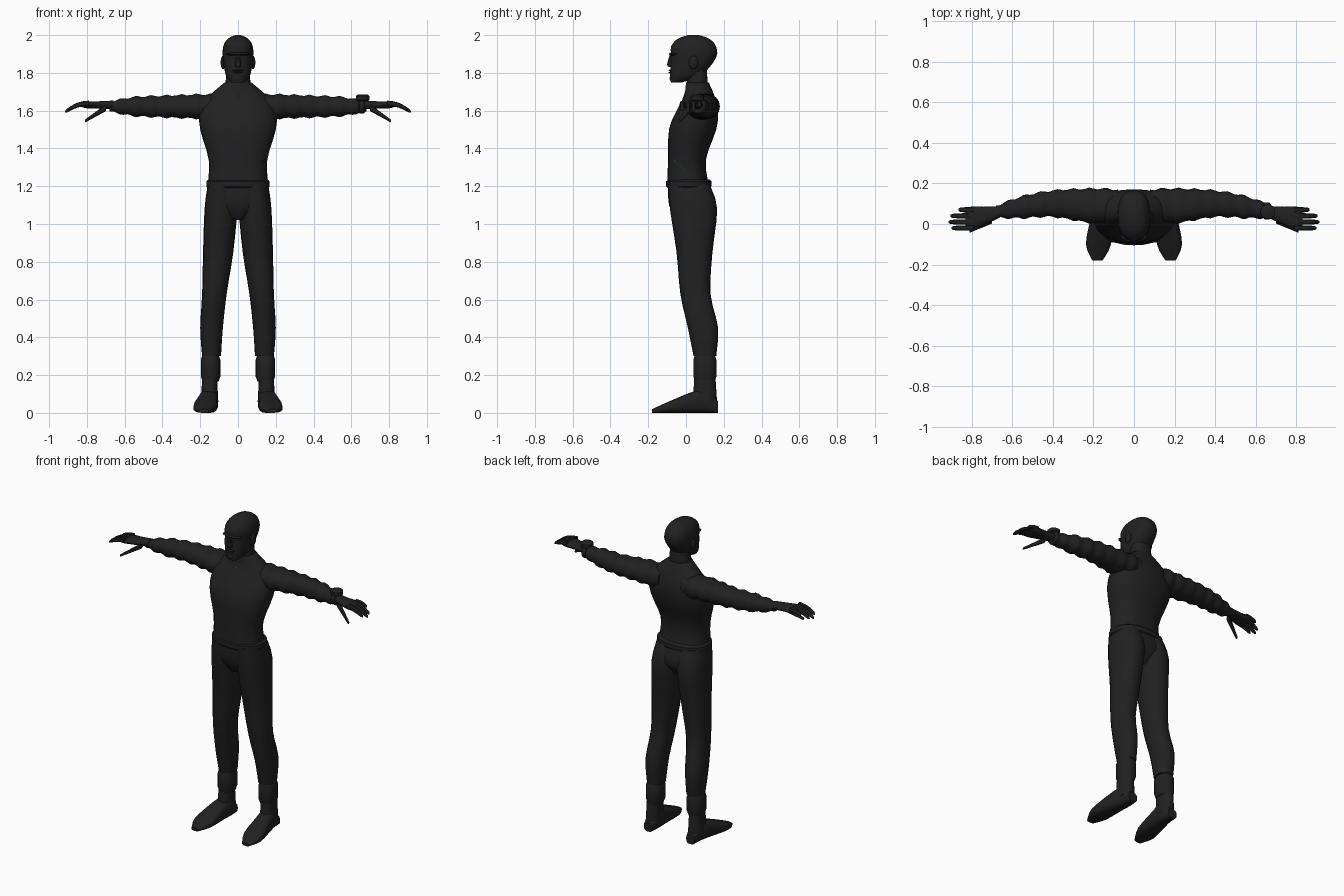
import bpy, bmesh, math
from mathutils import Matrix, Vector

default_cube = bpy.data.objects.get("Cube")
if default_cube:
    bpy.data.objects.remove(default_cube)


def make_material(name, red, green, blue):
    material = bpy.data.materials.new(name)
    material.use_nodes = True
    color = (red, green, blue, 1)
    material.diffuse_color = color
    material.node_tree.nodes["Principled BSDF"].inputs["Base Color"].default_value = color
    return material


BLACK = make_material("soft black", .015, .015, .015)
GREEN = make_material("zip green", .05, .4, .02)


def finish(name, bm, material=BLACK):
    """Turn a bmesh into a smooth shaded object."""
    bmesh.ops.recalc_face_normals(bm, faces=bm.faces)
    mesh = bpy.data.meshes.new(name)
    bm.to_mesh(mesh)
    bm.free()
    mesh.shade_smooth()
    mesh.set_sharp_from_angle(angle=math.radians(45))
    mesh.materials.append(material)
    obj = bpy.data.objects.new(name, mesh)
    bpy.context.collection.objects.link(obj)
    return obj


def smooth_path(rings, steps):
    """Pass a smooth curve through the rings."""
    rings = [Vector(ring) for ring in rings]
    padded = [rings[0], *rings, rings[-1]]
    result = []
    for before, start, end, after in zip(padded, padded[1:], padded[2:], padded[3:]):
        leave, arrive = (end - before) / 2, (after - start) / 2
        for step in range(steps):
            t = step / steps
            ease = t * t * (3 - 2 * t)
            result.append(start.lerp(end, ease) + leave * t * (1 - t) ** 2
                          - arrive * t * t * (1 - t))
    return result + [rings[-1]]


def loft(name, axis, rings, side=1, sides=18, power=.9, steps=3, folds=0, material=BLACK):
    """Skin rings of (station, u centre, u radius, v centre, v radius)."""
    bm = bmesh.new()
    loops = []
    for station, u_mid, u_radius, v_mid, v_radius in smooth_path(rings, steps):
        swell = folds * math.cos(math.tau * (station - .3) / .08)
        loop = []
        for i in range(sides):
            angle = math.tau * i / sides
            c, s = math.cos(angle), math.sin(angle)
            u = u_mid + (u_radius + swell) * math.copysign(abs(c) ** power, c)
            v = v_mid + (v_radius + swell) * math.copysign(abs(s) ** power, s)
            x, y, z = {"x": (station, u, v), "y": (u, station, v), "z": (u, v, station)}[axis]
            loop.append(bm.verts.new((x * side, y, z)))
        loops.append(loop)
    for lower, upper in zip(loops, loops[1:]):
        for i in range(sides):
            bm.faces.new((lower[i - 1], lower[i], upper[i], upper[i - 1]))
    bm.faces.new(loops[0])
    bm.faces.new(loops[-1])
    return finish(name, bm, material)


def trunk(name, rows, **options):
    """Centred upright loft from (height, half width, y centre, half depth)."""
    return loft(name, "z", [(z, 0, width, y, depth) for z, width, y, depth in rows], **options)


def arm_part(name, height, rows, **options):
    """Sideways loft at one height from (x, y centre, half depth, half height)."""
    return loft(name, "x", [(x, y, depth, height, thick) for x, y, depth, thick in rows], **options)


def band(name, axis, start, end, u, u_radius, v, v_radius, **options):
    """Short sleeve of cloth or metal with rounded rims."""
    rings = []
    for share, inset in ((0, .01), (.2, 0), (.8, 0), (1, .01)):
        rings.append((start + (end - start) * share, u, u_radius - inset, v, v_radius - inset))
    return loft(name, axis, rings, steps=1, **options)


def blob(name, centre, radii):
    """Small ellipsoid."""
    bm = bmesh.new()
    bmesh.ops.create_uvsphere(
        bm, u_segments=12, v_segments=8, radius=1,
        matrix=Matrix.Translation(centre) @ Matrix.Diagonal((*radii, 1)))
    return finish(name, bm)


# Sweater, hem, neck and pelvis
torso = trunk("sweater", [
    (1.21, .16, .01, .11), (1.34, .155, .005, .1), (1.5, .2, .035, .125),
    (1.6, .2, .06, .11), (1.68, .15, .07, .08), (1.75, .07, .06, .06)],
    sides=28, power=.85)
band("sweater_hem", "z", 1.19, 1.235, 0, .168, .015, .12, sides=28, power=.85)
trunk("neck", [(1.7, .07, .06, .06), (1.82, .06, .06, .05)])
trunk("pelvis", [(1.02, .03, .02, .07), (1.1, .15, .03, .12), (1.21, .16, .015, .11)],
      sides=24, power=.85)

# Head and face
trunk("head", [
    (1.75, .035, -.05, .03), (1.79, .065, 0, .085), (1.88, .08, .04, .12),
    (1.94, .078, .04, .12), (1.98, .055, .04, .085), (2, .015, .04, .03)],
    sides=22, power=.85)
trunk("nose", [(1.83, .012, -.08, .01), (1.845, .017, -.08, .02), (1.9, .007, -.075, .01)],
      sides=8)
blob("brow", (0, -.06, 1.9), (.065, .03, .01))
blob("upper_lip", (0, -.08, 1.813), (.03, .012, .005))
blob("lower_lip", (0, -.08, 1.802), (.025, .012, .005))
blob("chin", (0, -.065, 1.77), (.028, .022, .02))

for label, side in (("left", 1), ("right", -1)):
    blob(label + "_ear", (.08 * side, .04, 1.855), (.012, .025, .036))

    # Arm: folded sleeve, palm, fingers and thumb
    arm_part(label + "_sleeve", 1.622, [
        (.08, .1, .07, .065), (.2, .09, .085, .065), (.4, .1, .065, .058),
        (.55, .083, .054, .051), (.68, .06, .03, .027)],
        side=side, steps=8, folds=.005)
    arm_part(label + "_palm", 1.63, [
        (.66, .06, .028, .024), (.74, .04, .045, .02), (.8, .03, .056, .018),
        (.83, .03, .048, .01)], side=side, sides=14)
    for i, (finger, reach) in enumerate(
            {"index": .11, "middle": .125, "ring": .115, "little": .075}.items()):
        rings = []
        for share, radius in ((0, .013), (.5, .013), (.9, .01), (1, .004)):
            x = reach * share
            rings.append((.79 + x, .03 * i - .02, radius, 1.64 - 3 * x * x, radius))
        loft(f"{label}_{finger}_finger", "x", rings, side=side, sides=8)
    thumb = []
    for step in range(5):
        t = step / 4
        radius = .018 - .01 * t
        thumb.append((.7 + .11 * t, .02 - .055 * t, radius, 1.615 - .07 * t, radius))
    loft(label + "_thumb", "x", thumb, side=side, sides=8)

    # Leg: trousers, cuff, ankle and flat-soled foot
    loft(label + "_trouser_leg", "z", [
        (.3, .14, .05, .1, .06), (.45, .14, .06, .09, .08), (.63, .125, .065, .05, .08),
        (.85, .105, .08, .045, .095), (1.08, .09, .087, .04, .125), (1.21, .08, .08, .015, .11)],
        side=side, sides=20)
    band(label + "_cuff", "z", .165, .31, .145, .052, .1, .062, side=side)
    loft(label + "_ankle", "z", [(.05, .15, .045, .1, .065), (.2, .15, .04, .1, .055)],
         side=side, sides=16)
    foot = []
    for y, x, width, thick in ((.17, .15, .03, .03), (.1, .15, .045, .06), (.03, .16, .053, .055),
                               (-.1, .175, .062, .028), (-.18, .18, .025, .01)):
        foot.append((y, x, width, thick, thick))
    loft(label + "_foot", "y", foot, side=side, sides=16, power=.7)

# Wristwatch on the left arm
band("watch_strap", "x", .635, .675, .065, .042, 1.625, .04)
band("watch_case", "z", 1.65, 1.685, .66, .036, .06, .036)


def zip_line(name, start, end):
    """Thin zip laid on the surface of the sweater."""
    rings = []
    for step in range(6):
        guide = Vector(start).lerp(Vector(end), step / 5)
        x, y, z = torso.closest_point_on_mesh(guide)[1]
        rings.append((z, x, .0015, y, .0015))
    loft(name, "z", rings, sides=6, steps=1, material=GREEN)


bpy.context.view_layer.update()
zip_line("collar_zip", (0, -.03, 1.665), (0, -.02, 1.69))
for label, side in (("left", 1), ("right", -1)):
    zip_line(label + "_pocket_zip", (.125 * side, -.06, 1.335), (.16 * side, 0, 1.285))
